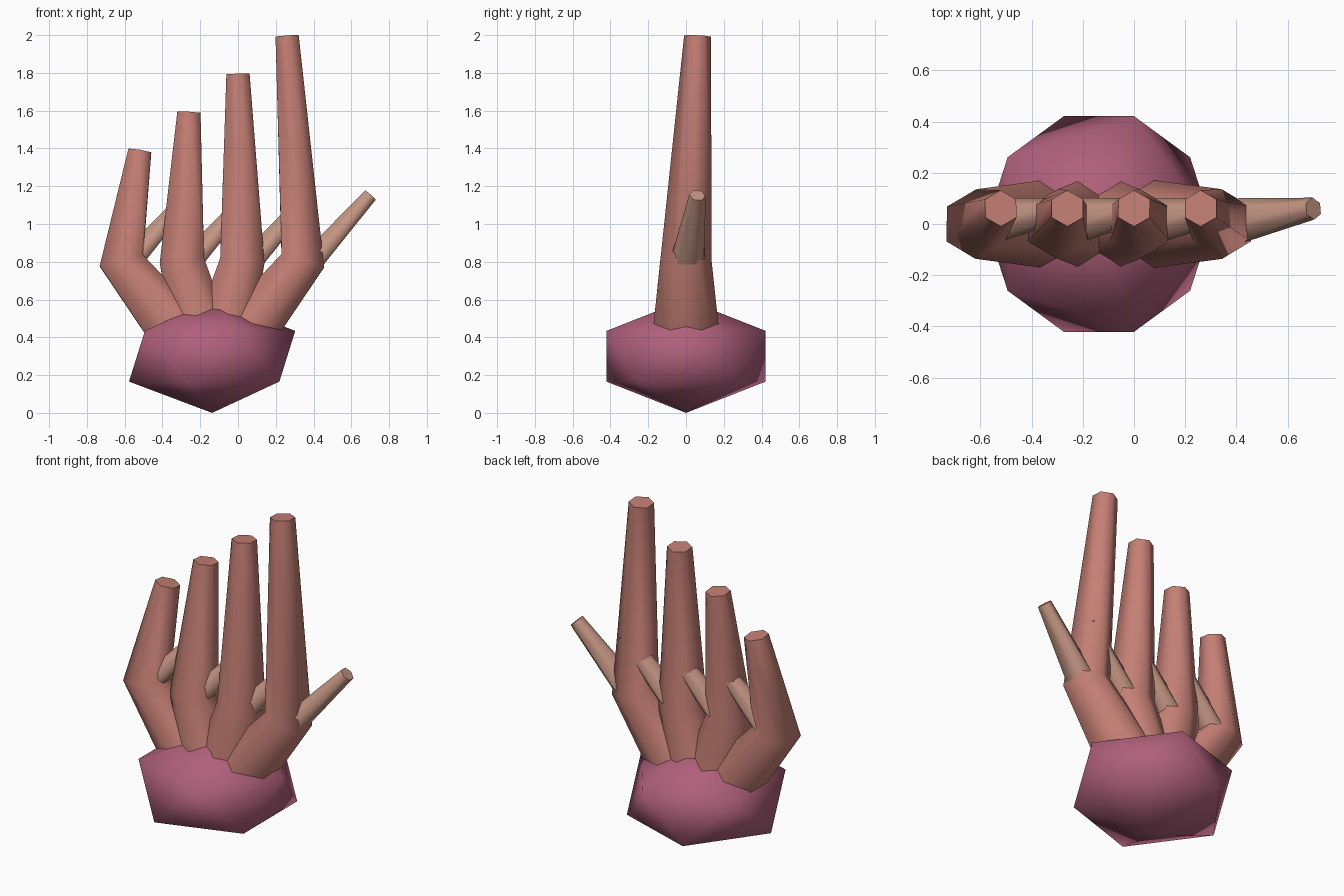
import bpy, bmesh, math
from mathutils import Vector

if "Cube" in bpy.data.objects:
    bpy.data.objects.remove(bpy.data.objects["Cube"])


def material(name, color):
    m = bpy.data.materials.new(name)
    m.diffuse_color = (*color, 1.0)
    m.use_nodes = True
    m.node_tree.nodes["Principled BSDF"].inputs["Base Color"].default_value = m.diffuse_color
    return m


finger_mat = material("terracotta", (0.55, 0.21, 0.175))
thumb_mat = material("pale_clay", (0.55, 0.30, 0.225))
base_mat = material("plum", (0.43, 0.117, 0.195))


def add_object(name, bm, mat):
    bmesh.ops.recalc_face_normals(bm, faces=bm.faces)
    mesh = bpy.data.meshes.new(name)
    bm.to_mesh(mesh)
    bm.free()
    mesh.materials.append(mat)
    ob = bpy.data.objects.new(name, mesh)
    bpy.context.collection.objects.link(ob)
    return ob


def tube(name, sections, mat, sides=6):
    """Tapered tube through (centre, ring normal, radius) sections."""
    bm = bmesh.new()
    rings = []
    for centre, normal, radius in sections:
        d = normal.normalized()
        u = Vector((0, 1, 0)).cross(d).normalized()
        v = d.cross(u)
        rings.append([bm.verts.new(centre + radius * (
            math.cos(2 * math.pi * i / sides) * v + math.sin(2 * math.pi * i / sides) * u))
            for i in range(sides)])
    for a, b in zip(rings, rings[1:]):
        for i in range(sides):
            j = (i + 1) % sides
            bm.faces.new((a[i], a[j], b[j], b[i])).smooth = True
    # flat end caps with crisp rims
    for ring in (rings[0], rings[-1]):
        cap = bm.faces.new(ring)
        for e in cap.edges:
            e.smooth = False
    return add_object(name, bm, mat)


CX = -0.137

# Faceted, squashed base with smooth shading
bm = bmesh.new()
bmesh.ops.create_icosphere(bm, subdivisions=1, radius=1.0)
for v in bm.verts:
    v.co = Vector((v.co.x * 0.492 + CX, v.co.y * 0.443 / 0.894, v.co.z * 0.3 + 0.3))
for f in bm.faces:
    f.smooth = True
add_object("base", bm, base_mat)

# Four bent fingers fanning from the base, each with a side thumb
root = Vector((CX, 0, 0.2))
up = Vector((0, 0, 1))
for k in range(4):
    s = k - 1.5
    knuckle = Vector((CX + 0.32 * s, 0, 0.805))
    tip = Vector((-0.52 + 0.26 * k, 0.061, 1.386 + 0.203 * k))
    low = (knuckle - root).normalized()
    high = (tip - knuckle).normalized()
    tube(f"finger_{k + 1}",
         [(root, low, 0.2), (knuckle, low + high, 0.136), (tip, high, 0.071)],
         finger_mat)
    start = knuckle + Vector((0, 0, -0.05))
    end = knuckle + Vector((0.357, 0.06, 0.347))
    tube(f"side_thumb_{k + 1}",
         [(start, up, 0.1), (end, end - start, 0.043)], thumb_mat)
